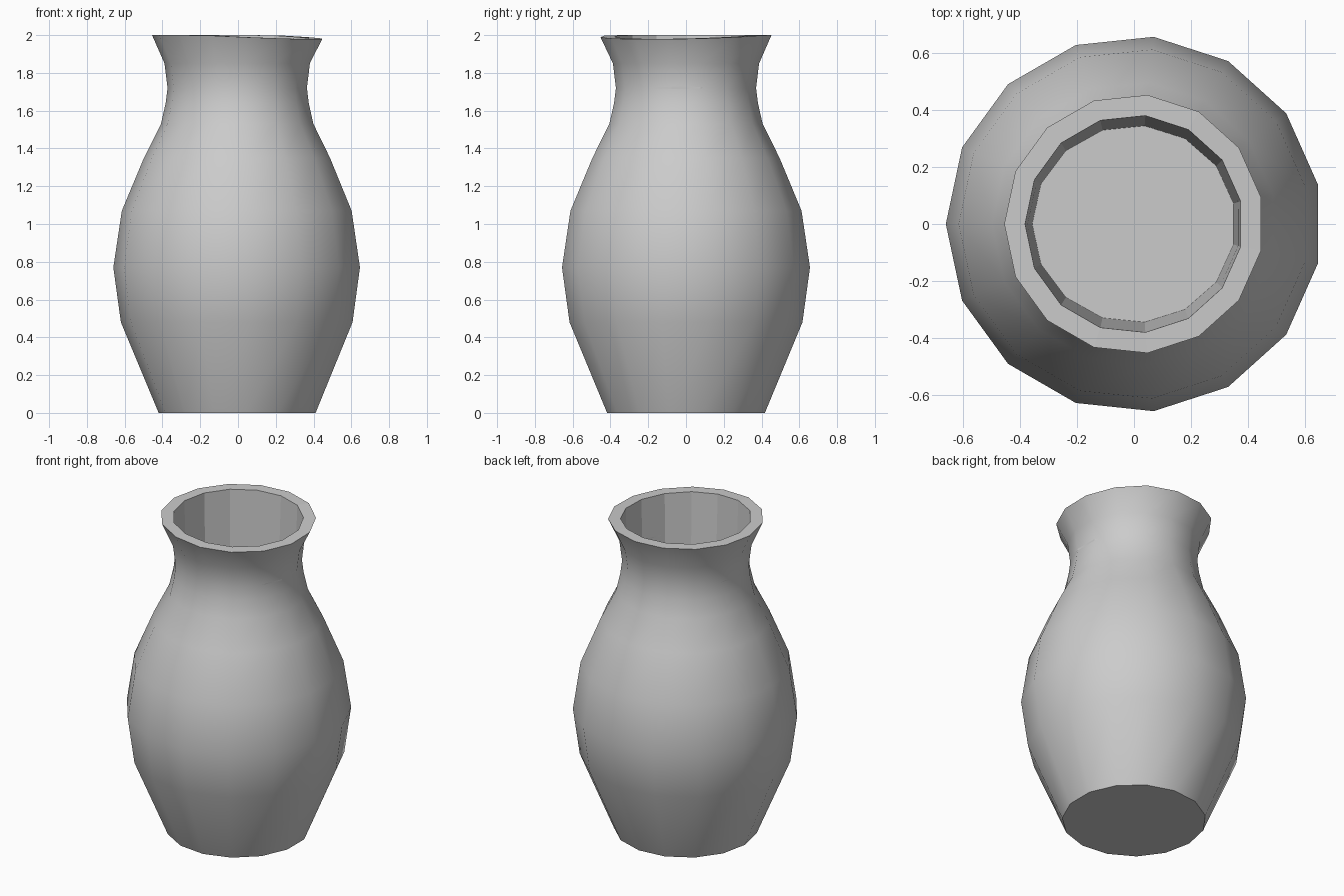
import bpy, bmesh, math

if "Cube" in bpy.data.objects:
    bpy.data.objects.remove(bpy.data.objects["Cube"])

SIDES = 15
# Outer profile from foot to lip: (radius, height)
PROFILE = [(0.42, 0), (0.62, 0.48), (0.66, 0.77), (0.615, 1.07), (0.498, 1.35),
           (0.408, 1.53), (0.383, 1.64), (0.373, 1.72), (0.389, 1.85), (0.455, 2.0)]

bm = bmesh.new()


def ring(r, z, dip=0.0, squash=1.0):
    verts = []
    for i in range(SIDES):
        a = math.pi + math.tau * i / SIDES
        low = dip * max(0, math.cos(a + math.radians(25)))
        verts.append(bm.verts.new((r * math.cos(a), r * squash * math.sin(a), z - low)))
    return verts


def bridge(a, b, smooth):
    for i in range(SIDES):
        j = (i + 1) % SIDES
        bm.faces.new((a[i], a[j], b[j], b[i])).smooth = smooth


# Outer body, lip slightly lower on the front right
rings = [ring(r, z, 0.022 if z == 2.0 else 0) for r, z in PROFILE]
for lower, upper in zip(rings, rings[1:]):
    bridge(lower, upper, True)
bm.faces.new(rings[0][::-1])

# Flat rim and tapered opening with a floor
lip = ring(0.382, 2.0, 0.02)
floor = ring(0.357, 1.2, 0, 0.97)
bridge(rings[-1], lip, False)
bridge(lip, floor, False)
bm.faces.new(floor)

bmesh.ops.recalc_face_normals(bm, faces=bm.faces)
mesh = bpy.data.meshes.new("vase")
bm.to_mesh(mesh)
bm.free()
vase = bpy.data.objects.new("vase", mesh)
bpy.context.collection.objects.link(vase)
